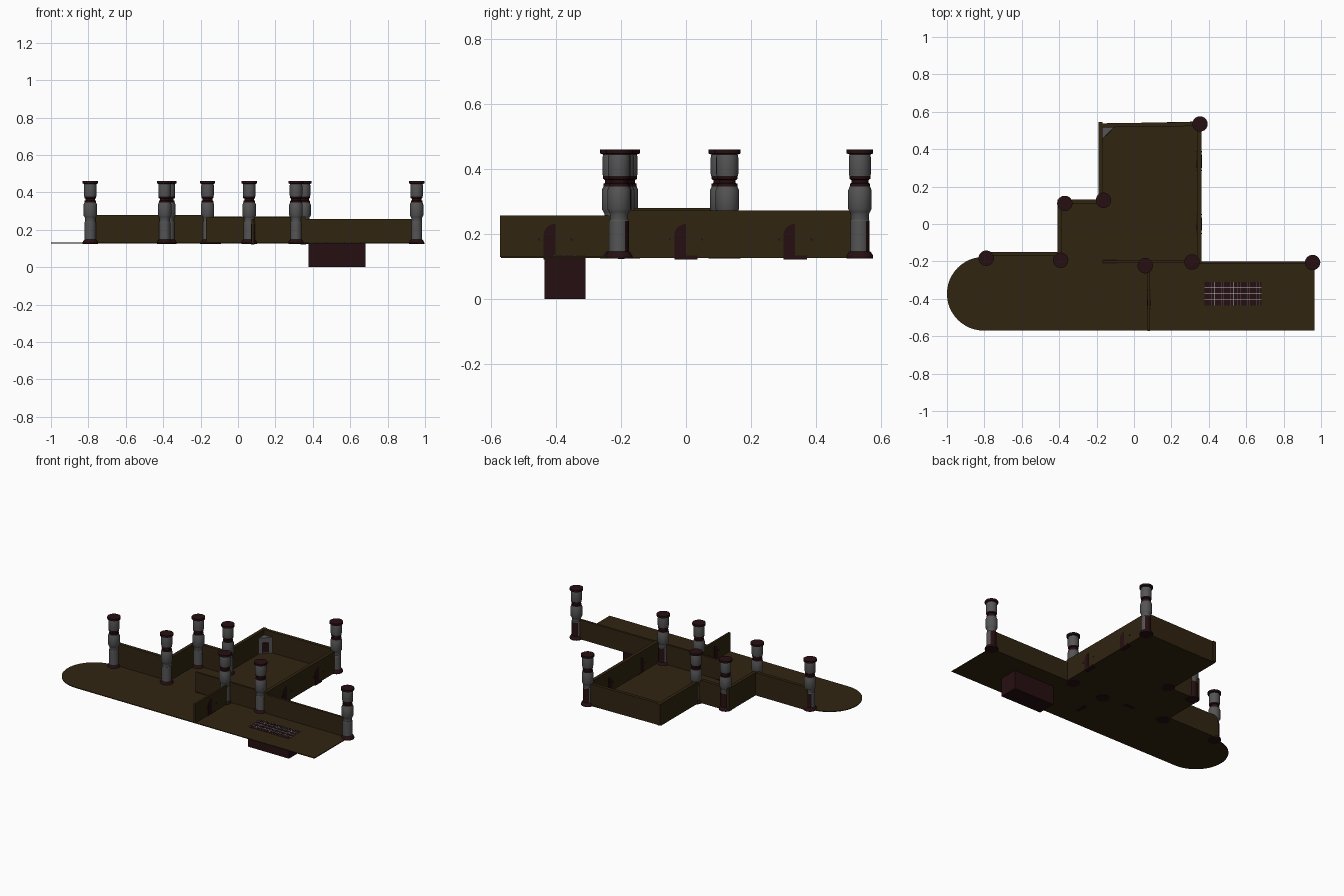
import bpy, bmesh, math
from mathutils import Vector

if "Cube" in bpy.data.objects:
    bpy.data.objects.remove(bpy.data.objects["Cube"])


def mat(name, rgb):
    m = bpy.data.materials.new(name)
    m.diffuse_color = (*rgb, 1)
    m.use_nodes = True
    m.node_tree.nodes["Principled BSDF"].inputs["Base Color"].default_value = m.diffuse_color
    return m


BROWN = mat("dark_brown", (0.030, 0.018, 0.0055))
MAROON = mat("dark_maroon", (0.019, 0.0045, 0.0055))
GREY = mat("stone_grey", (0.09, 0.09, 0.09))
LIGHT = mat("pale_grey", (0.6, 0.6, 0.6))


def finish(name, bm, *mats):
    bmesh.ops.recalc_face_normals(bm, faces=bm.faces)
    me = bpy.data.meshes.new(name)
    bm.to_mesh(me)
    bm.free()
    for m in mats:
        me.materials.append(m)
    ob = bpy.data.objects.new(name, me)
    bpy.context.collection.objects.link(ob)
    return ob


def extrude(name, pts, vec, m):
    """Prism from a closed outline moved along vec."""
    bm = bmesh.new()
    f = bm.faces.new([bm.verts.new(p) for p in pts])
    r = bmesh.ops.extrude_face_region(bm, geom=[f])
    vs = [g for g in r["geom"] if isinstance(g, bmesh.types.BMVert)]
    bmesh.ops.translate(bm, vec=Vector(vec), verts=vs)
    return finish(name, bm, m)


def box(name, x0, x1, y0, y1, z0, z1, m):
    return extrude(name, [(x0, y0, z0), (x1, y0, z0), (x1, y1, z0), (x0, y1, z0)],
                   (0, 0, z1 - z0), m)


Z = 0.132

# floor slab with round west end
cy, r = -0.373, 0.197
outline = [(0.965, -0.57), (0.965, -0.2), (0.36, -0.2), (0.36, 0.548), (-0.19, 0.536),
           (-0.19, 0.13), (-0.41, 0.13), (-0.41, -0.15), (-0.78, -0.15), (-0.78, -0.176)]
for i in range(25):
    a = math.pi / 2 + math.pi * i / 24
    outline.append((-0.803 + r * math.cos(a), cy + r * math.sin(a)))
extrude("floor", [(x, y, 0.127) for x, y in outline], (0, 0, Z - 0.127), BROWN)


# walls: outer line from a to b, thickness to the left of travel
def wall(name, a, b, top, t=0.022):
    a, b = Vector(a), Vector(b)
    d = (b - a).normalized()
    n = Vector((-d.y, d.x)) * t
    extrude(name, [(p.x, p.y, 0.13) for p in (a, b, b + n, a + n)], (0, 0, top - 0.13), BROWN)


wall("west_gallery_wall", (-0.41, -0.15), (-0.79, -0.15), 0.28)
wall("side_room_west_wall", (-0.41, 0.13), (-0.41, -0.172), 0.28)
wall("side_room_north_wall", (-0.19, 0.13), (-0.41, 0.13), 0.28)
wall("hall_west_wall", (-0.19, 0.545), (-0.19, 0.108), 0.272)
wall("hall_north_wall", (0.36, 0.546), (-0.19, 0.538), 0.272)
wall("hall_east_wall", (0.36, -0.21), (0.36, 0.546), 0.272)
wall("east_gallery_wall", (0.965, -0.2), (0.36, -0.2), 0.257, 0.015)
wall("hall_south_wall", (0.36, -0.196), (-0.17, -0.196), 0.265, 0.013)
wall("gallery_partition", (0.086, -0.572), (0.086, -0.2), 0.257, 0.013)


# half-arch door leaves with sill and knobs
def door(name, x0, x1, yc):
    pts = [(x0, yc, Z), (x0, yc - 0.036, Z), (x0, yc - 0.036, 0.196)]
    pts += [(x0, yc - 0.036 * math.cos(math.pi / 2 * i / 8),
             0.196 + 0.035 * math.sin(math.pi / 2 * i / 8)) for i in range(1, 9)]
    extrude(name + "_leaf", pts, (x1 - x0, 0, 0), MAROON)
    box(name + "_sill", x0, x1, yc - 0.036, yc + 0.036, 0.122, 0.134, MAROON)
    for s in (-1, 1):
        y = yc + s * 0.05
        box(name + "_bracket", x0, x1, y - 0.003, y + 0.003, 0.18, 0.187, MAROON)


door("east_door_south", 0.335, 0.363, 0.0)
door("east_door_north", 0.335, 0.363, 0.336)
door("partition_door", 0.070, 0.089, -0.402)

# columns: lathed profile (radius, z), banded colours by height
PROFILE = [(0, 0.125), (0.041, 0.125), (0.041, 0.133), (0.034, 0.145), (0.030, 0.147),
           (0.030, 0.24), (0.028, 0.243), (0.028, 0.262), (0.031, 0.268), (0.036, 0.277), (0.036, 0.335),
           (0.031, 0.347), (0.031, 0.355), (0.026, 0.357), (0.026, 0.366), (0.032, 0.37),
           (0.032, 0.378), (0.034, 0.385), (0.034, 0.435), (0.032, 0.445),
           (0.041, 0.448), (0.041, 0.461), (0, 0.461)]


def column(x, y, n=28):
    bm = bmesh.new()
    vs = [bm.verts.new((rr, 0, z)) for rr, z in PROFILE]
    es = [bm.edges.new(p) for p in zip(vs, vs[1:])]
    bmesh.ops.spin(bm, geom=vs + es, cent=(0, 0, 0), axis=(0, 0, 1),
                   angle=2 * math.pi, steps=n)
    bmesh.ops.remove_doubles(bm, verts=bm.verts, dist=1e-4)
    bmesh.ops.recalc_face_normals(bm, faces=bm.faces)
    for f in bm.faces:
        f.smooth = True
        c = f.calc_center_median()
        dark = c.z < 0.146 or 0.348 < c.z < 0.38 or c.z > 0.4455
        dark = dark or (c.z < 0.24 and f.normal.y > 0.6)   # door set in the rear of the shaft
        f.material_index = 1 if dark else 0
    bmesh.ops.translate(bm, vec=(x, y, 0), verts=bm.verts)
    ob = finish("column", bm, GREY, MAROON)
    bpy.context.view_layer.objects.active = ob
    ob.select_set(True)
    bpy.ops.object.shade_smooth_by_angle(angle=math.radians(30))
    ob.select_set(False)


for p in [(-0.79, -0.183), (-0.392, -0.194), (-0.37, 0.11), (-0.163, 0.127),
          (0.353, 0.535), (0.06, -0.223), (0.31, -0.203), (0.955, -0.206)]:
    column(*p)

# sunken pit with grating
PX0, PX1, PY0, PY1 = 0.378, 0.682, -0.436, -0.31
box("pit", PX0, PX1, PY0, PY1, 0.0, 0.133, MAROON)
for i in range(1, 24):
    x = PX0 + (PX1 - PX0) * i / 24
    box("grate_bar", x - 0.0007, x + 0.0007, PY0, PY1, 0.133, 0.1345, LIGHT if i % 8 == 4 else GREY)
for i in range(1, 4):
    y = PY0 + (PY1 - PY0) * i / 4
    box("grate_rail", PX0, PX1, y - 0.001, y + 0.001, 0.133, 0.135, LIGHT)

# corner fireplace, set diagonally
k, h = Vector((-0.168, 0.517)), 0.06
extrude("fireplace", [(k.x, k.y, Z), (k.x, k.y - h, Z), (k.x + h, k.y, Z)], (0, 0, 0.105), GREY)
a, b = Vector((k.x, k.y - h, 0)), Vector((k.x + h, k.y, 0))
p, q = a.lerp(b, 0.25), a.lerp(b, 0.75)
up = Vector((0, 0, 1))
extrude("fireplace_opening", [p + up * 0.14, q + up * 0.14, q + up * 0.205, p + up * 0.205],
        (0.003, -0.003, 0), MAROON)
box("hall_sill", -0.165, -0.09, -0.21, -0.19, 0.123, 0.135, MAROON)
